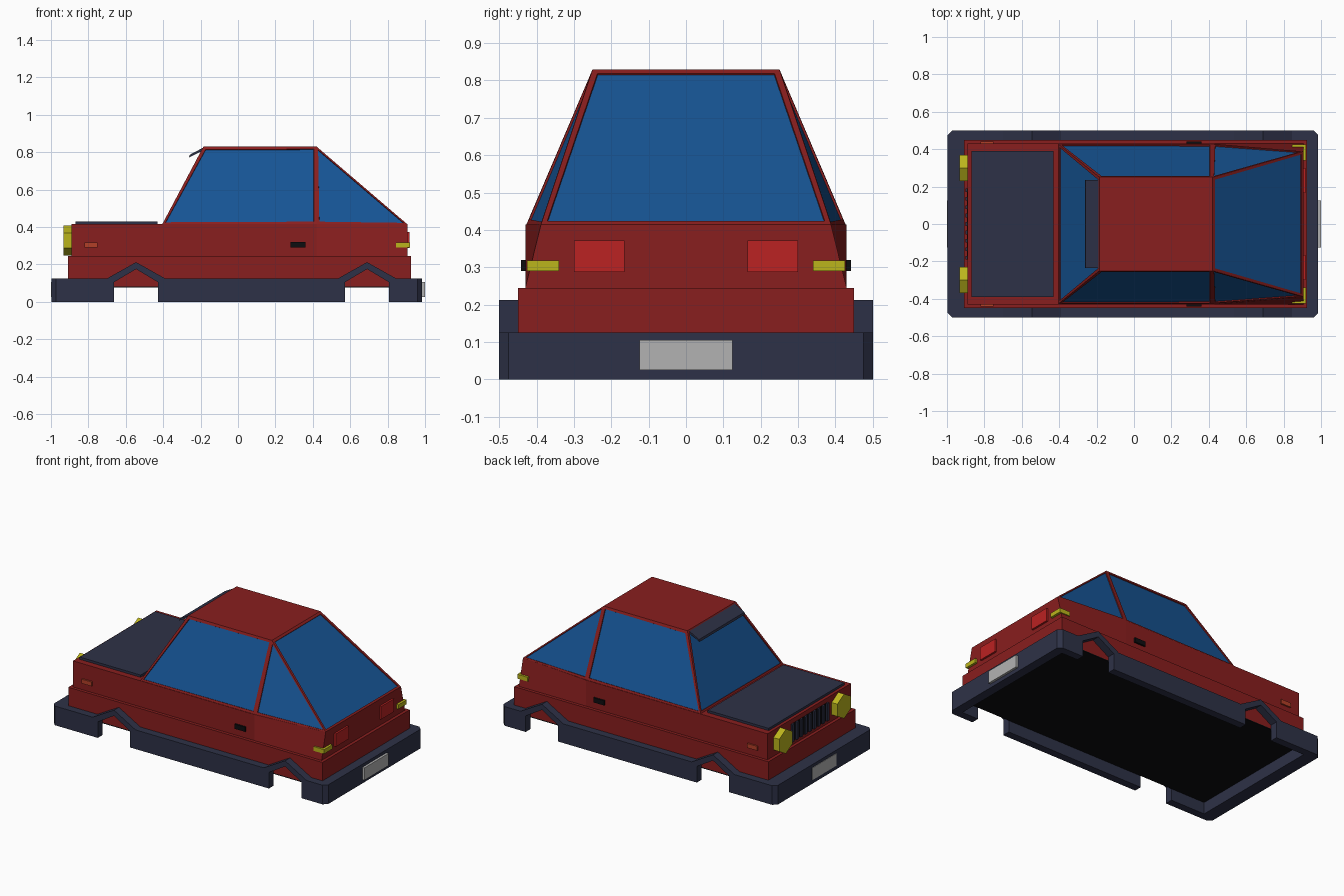
import bpy, bmesh, math
from mathutils import Vector

if "Cube" in bpy.data.objects:
    bpy.data.objects.remove(bpy.data.objects["Cube"])


def material(name, rgb):
    m = bpy.data.materials.new(name)
    m.diffuse_color = (*rgb, 1)
    m.use_nodes = True
    m.node_tree.nodes["Principled BSDF"].inputs["Base Color"].default_value = m.diffuse_color
    return m


RED = material("body_red", (0.25, 0.013, 0.013))
DARK = material("dark_trim", (0.027, 0.031, 0.063))
GLASS = material("blue_glass", (0.008, 0.09, 0.3))
YELLOW = material("lamp_yellow", (0.5, 0.46, 0.012))
LAMP = material("lamp_red", (0.5, 0.016, 0.016))
ORANGE = material("marker_orange", (0.45, 0.05, 0.02))
PLATE = material("plate_grey", (0.45, 0.45, 0.45))
BLACK = material("black", (0.004, 0.004, 0.005))


def finish(name, bm, *mats):
    bmesh.ops.recalc_face_normals(bm, faces=bm.faces[:])
    me = bpy.data.meshes.new(name)
    bm.to_mesh(me)
    bm.free()
    for m in mats:
        me.materials.append(m)
    ob = bpy.data.objects.new(name, me)
    bpy.context.collection.objects.link(ob)
    return ob


def prism(name, pts, axis, a, b, mat):
    """Extrude a 2D outline along an axis from a to b."""
    def place(p, t):
        return {'x': (t, p[0], p[1]), 'y': (p[0], t, p[1]), 'z': (p[0], p[1], t)}[axis]
    bm = bmesh.new()
    lo = [bm.verts.new(place(p, a)) for p in pts]
    hi = [bm.verts.new(place(p, b)) for p in pts]
    bm.faces.new(lo)
    bm.faces.new(hi)
    n = len(pts)
    for i in range(n):
        j = (i + 1) % n
        bm.faces.new((lo[i], lo[j], hi[j], hi[i]))
    return finish(name, bm, mat)


def box(name, x0, x1, y0, y1, z0, z1, mat):
    return prism(name, [(x0, y0), (x1, y0), (x1, y1), (x0, y1)], 'z', z0, z1, mat)


# Lower body and black floor
box("lower_body", -0.91, 0.925, -0.45, 0.45, 0.082, 0.245, RED)
box("floor", -0.91, 0.925, -0.45, 0.45, 0.076, 0.082, BLACK)

# Upper body, narrowing at the top rear corners
bm = bmesh.new()
stations = [(-0.89, 0.43, 0.43), (0.42, 0.43, 0.43), (0.905, 0.43, 0.388)]
rings = [[bm.verts.new(p) for p in ((x, -yb, 0.245), (x, yb, 0.245),
                                    (x, yt, 0.415), (x, -yt, 0.415))]
         for x, yb, yt in stations]
for r, s in zip(rings, rings[1:]):
    for i in range(4):
        j = (i + 1) % 4
        bm.faces.new((r[i], r[j], s[j], s[i]))
bm.faces.new(rings[0])
bm.faces.new(rings[-1])
finish("upper_body", bm, RED)

# Cabin: panes inset between pillars
bm = bmesh.new()
V = {}
for s in (1, -1):
    for key, (x, y, z) in {"fb": (-0.405, 0.427, 0.415), "mb": (0.42, 0.427, 0.415),
                           "rb": (0.905, 0.388, 0.415), "ft": (-0.185, 0.25, 0.83),
                           "rt": (0.42, 0.25, 0.83)}.items():
        V[key, s] = bm.verts.new((x, y * s, z))
panes = [bm.faces.new([V["fb", 1], V["fb", -1], V["ft", -1], V["ft", 1]]),
         bm.faces.new([V["rb", 1], V["rb", -1], V["rt", -1], V["rt", 1]])]
for s in (1, -1):
    panes.append(bm.faces.new([V[k, s] for k in ("fb", "mb", "rt", "ft")]))
    panes.append(bm.faces.new([V[k, s] for k in ("mb", "rb", "rt")]))
bm.faces.new([V["ft", 1], V["rt", 1], V["rt", -1], V["ft", -1]])
bm.faces.new([V[k] for k in (("fb", 1), ("mb", 1), ("rb", 1), ("rb", -1), ("mb", -1), ("fb", -1))])
bmesh.ops.recalc_face_normals(bm, faces=bm.faces[:])
bmesh.ops.inset_individual(bm, faces=panes, thickness=0.021, depth=0)
bmesh.ops.inset_individual(bm, faces=panes, thickness=0.001, depth=-0.006)
for f in panes:
    f.material_index = 1
finish("cabin", bm, RED, GLASS)

# Sun visor above the windscreen
prism("visor", [(-0.262, 0.772), (-0.258, 0.786), (-0.183, 0.826), (-0.19, 0.808)],
      'y', -0.235, 0.235, DARK)

# Bonnet panel
box("bonnet", -0.87, -0.43, -0.39, 0.39, 0.41, 0.43, DARK)

# Side skirts with angular wheel arches
low, top = [], []
for c in (-0.545, 0.69):
    low += [(c - 0.117, 0), (c - 0.117, 0.105), (c, 0.175), (c + 0.117, 0.105), (c + 0.117, 0)]
    top += [(c - 0.155, 0.125), (c, 0.212), (c + 0.155, 0.125)]
skirt = [(-0.91, 0)] + low + [(0.925, 0), (0.925, 0.125)] + top[::-1] + [(-0.91, 0.125)]
for s, side in ((1, "left"), (-1, "right")):
    prism(f"{side}_skirt", skirt, 'y', 0.45 * s, 0.5 * s, DARK)

# Bumpers with chamfered corners, and number plates
for name, outer, inner, d in (("front", -0.997, -0.91, 1), ("rear", 0.985, 0.925, -1)):
    c = outer + 0.025 * d
    prism(f"{name}_bumper", [(inner, -0.5), (c, -0.5), (outer, -0.475), (outer, 0.475),
                             (c, 0.5), (inner, 0.5)], 'z', 0, 0.125, DARK)
box("front_plate", -1.0, -0.99, -0.125, 0.125, 0.025, 0.105, PLATE)
box("rear_plate", 0.98, 1.0, -0.125, 0.125, 0.025, 0.105, PLATE)

# Grille with upright slats
box("grille", -0.893, -0.88, -0.19, 0.19, 0.27, 0.385, BLACK)
for i in range(9):
    y = -0.18 + i * 0.045
    box("grille_slat", -0.902, -0.885, y - 0.01, y + 0.01, 0.27, 0.385, DARK)

# Lamps, markers and handles, mirrored on both sides
hexagon = [(math.sin(i * math.pi / 3) * 0.08, math.cos(i * math.pi / 3) * 0.08) for i in range(6)]
corner = [(0.845, 0.39), (0.845, 0.426), (0.92, 0.426), (0.92, 0.34), (0.895, 0.34), (0.895, 0.39)]
for s in (1, -1):
    prism("headlight", [(y + 0.3 * s, z + 0.327) for y, z in hexagon], 'x', -0.932, -0.885, YELLOW)
    prism("rear_corner_lamp", [(x, y * s) for x, y in corner], 'z', 0.29, 0.318, YELLOW)
    box("tail_light", 0.89, 0.917, 0.165 * s, 0.3 * s, 0.288, 0.372, LAMP)
    box("side_marker", -0.822, -0.75, 0.42 * s, 0.44 * s, 0.29, 0.318, ORANGE)
    box("door_handle", 0.282, 0.36, 0.42 * s, 0.441 * s, 0.29, 0.32, BLACK)
